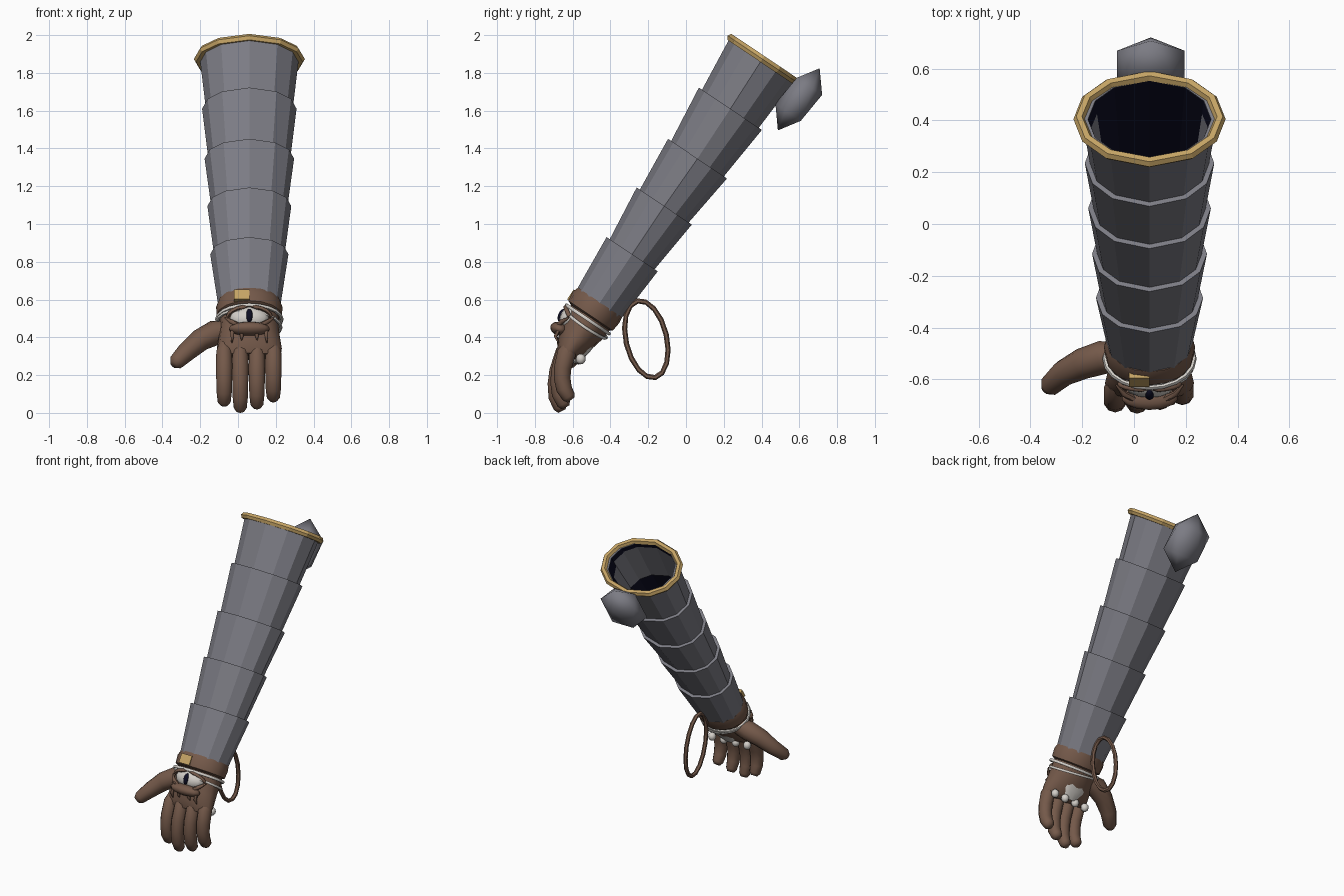
import bpy, bmesh, math
from mathutils import Vector, Matrix

if "Cube" in bpy.data.objects:
    bpy.data.objects.remove(bpy.data.objects["Cube"])

CX = 0.06                                  # centre line of the arm
AXIS = Vector((0, 0.558, 0.83)).normalized()


def material(name, rgb):
    m = bpy.data.materials.new(name)
    m.diffuse_color = (*rgb, 1)
    m.use_nodes = True
    m.node_tree.nodes["Principled BSDF"].inputs["Base Color"].default_value = m.diffuse_color
    return m


STEEL = material("steel grey", (0.2, 0.2, 0.23))
GOLD = material("gold", (0.56, 0.37, 0.13))
LEATHER = material("brown leather", (0.175, 0.1, 0.068))
BONE = material("bone white", (0.66, 0.63, 0.59))
NAVY = material("dark navy", (0.004, 0.004, 0.016))


def finish(bm, name, mat, smooth=None):
    bmesh.ops.recalc_face_normals(bm, faces=bm.faces)
    me = bpy.data.meshes.new(name)
    bm.to_mesh(me)
    bm.free()
    ob = bpy.data.objects.new(name, me)
    bpy.context.collection.objects.link(ob)
    me.materials.append(mat)
    if smooth:
        bpy.ops.object.select_all(action='DESELECT')
        ob.select_set(True)
        bpy.context.view_layer.objects.active = ob
        bpy.ops.object.shade_smooth_by_angle(angle=math.radians(smooth))
    return ob


SLEEVE_ANGLES = [math.radians(q + s) for q in (0, 90, 180, 270)
                 for s in ((0, 35, 62) if q % 180 == 0 else (0, 28, 55))]


def loft(name, rings, mat, axis=None, angles=None, sides=12, loop=False,
         caps=True, smooth=None):
    """Skin ellipses given as (x, y, z, side radius, front radius)."""
    angles = angles or [math.tau * i / sides for i in range(sides)]
    pts = [Vector(r[:3]) for r in rings]
    bm = bmesh.new()
    loops = []
    for i, r in enumerate(rings):
        t = axis or (pts[min(i + 1, len(pts) - 1)] - pts[max(i - 1, 0)]).normalized()
        side = (Vector((1, 0, 0)) - t * t.x).normalized()
        front = t.cross(side)
        loops.append([bm.verts.new(pts[i] + side * r[3] * math.sin(a) + front * r[4] * math.cos(a))
                      for a in angles])
    n = len(angles)
    pairs = list(zip(loops, loops[1:])) + ([(loops[-1], loops[0])] if loop else [])
    for a, b in pairs:
        for k in range(n):
            bm.faces.new((a[k], a[(k + 1) % n], b[(k + 1) % n], b[k]))
    if caps and not loop:
        bm.faces.new(loops[0])
        bm.faces.new(loops[-1])
    return finish(bm, name, mat, smooth)


def hoop(name, centre, u, v, ru, rv, tube, mat, angles, sides=6, smooth=None):
    """Elliptical ring in the plane of u and v."""
    bm = bmesh.new()
    u, v = Vector(u).normalized(), Vector(v).normalized()
    w = u.cross(v)
    loops = []
    for a in angles:
        out = (u * math.sin(a) + v * math.cos(a))
        c = Vector(centre) + u * ru * math.sin(a) + v * rv * math.cos(a)
        loops.append([bm.verts.new(c + out * tube * math.cos(b) + w * tube * math.sin(b))
                      for b in (math.tau * j / sides for j in range(sides))])
    for i, a in enumerate(loops):
        b = loops[(i + 1) % len(loops)]
        for k in range(sides):
            bm.faces.new((a[k], a[(k + 1) % sides], b[(k + 1) % sides], b[k]))
    return finish(bm, name, mat, smooth)


def ball(name, centre, scale, mat, tilt=0, seg=14):
    bm = bmesh.new()
    bmesh.ops.create_uvsphere(bm, u_segments=seg, v_segments=seg // 2 + 1, radius=1)
    bm.transform(Matrix.Translation(centre) @ Matrix.Rotation(tilt, 4, 'X')
                 @ Matrix.Diagonal((*scale, 1)))
    return finish(bm, name, mat, 60)


def circle(n):
    return [math.tau * i / n for i in range(n)]


# Overlapping sleeve bands: (y, z, side radius, front radius) of each top edge
edges = [(0.405, 1.875, 0.262, 0.205), (0.235, 1.61, 0.25, 0.201),
         (0.061, 1.346, 0.237, 0.188), (-0.115, 1.095, 0.222, 0.176),
         (-0.285, 0.84, 0.207, 0.163), (-0.465, 0.57, 0.165, 0.14)]
for i in range(5):
    y, z, a, b = edges[i]
    y2, z2, a2, b2 = edges[i + 1]
    inset = 0.02 if i < 4 else 0
    a2, b2 = a2 - inset, b2 - inset
    wall = 0.024
    loft(f"sleeve_band_{i + 1}",
         [(CX, y2, z2, a2, b2), (CX, y, z, a, b),
          (CX, y, z, a - wall, b - wall), (CX, y2, z2, a2 - wall, b2 - wall)],
         STEEL, AXIS, SLEEVE_ANGLES, loop=True)

# Dark lining with a closed lower end
loft("sleeve_lining", [(CX, 0.404, 1.873, 0.237, 0.18), (CX, 0.1, 1.42, 0.19, 0.145),
                       (CX, -0.42, 0.64, 0.135, 0.11), (CX, -0.43, 0.625, 0.02, 0.02)],
     NAVY, AXIS, SLEEVE_ANGLES, caps=False)

# Gold rim round the opening
ACROSS = AXIS.cross(Vector((1, 0, 0)))
hoop("sleeve_rim", (CX, 0.405, 1.873), (1, 0, 0), ACROSS, 0.272, 0.2, 0.022, GOLD, SLEEVE_ANGLES)

# Faceted elbow guard
bm = bmesh.new()
bmesh.ops.create_icosphere(bm, subdivisions=1, radius=1)
outward = Vector((0, 0.83, -0.558)).normalized()
basis = Matrix((outward * 0.1, Vector((0.153, 0, 0)), AXIS * 0.198)).transposed().to_4x4()
bm.transform(Matrix.Translation((0.065, 0.597, 1.66)) @ basis)
finish(bm, "elbow_guard", STEEL, 100)

# Leather cuff, palm and knuckle block
loft("wrist_cuff", [(CX, -0.455, 0.585, 0.166, 0.14), (CX, -0.475, 0.56, 0.176, 0.148),
                    (CX, -0.505, 0.515, 0.172, 0.142), (CX, -0.51, 0.505, 0.15, 0.12)],
     LEATHER, AXIS, sides=16, smooth=40)
loft("palm", [(CX, -0.49, 0.53, 0.155, 0.125), (CX, -0.535, 0.46, 0.155, 0.118),
              (CX, -0.575, 0.4, 0.162, 0.1), (CX, -0.615, 0.34, 0.172, 0.078),
              (CX, -0.63, 0.3, 0.165, 0.05)], LEATHER, sides=16, smooth=60)

# Four curled fingers: (x, tip height, backward offset)
for i, (x, tip, dy) in enumerate([(-0.073, 0.035, 0.0), (0.012, 0.0, -0.005),
                                  (0.1, 0.02, 0.01), (0.187, 0.06, 0.03)]):
    h = 0.33 - tip
    path = [(0.35, 1.0, 0.03), (-0.635, 0.97, 0.043)]
    rings = [(x, -0.615 + dy * 0.3, 0.36, 0.03, 0.035), (x, -0.64 + dy * 0.3, 0.32, 0.044, 0.05)]
    for f, y, r in ((0.66, -0.675, 0.046), (0.46, -0.684, 0.044), (0.25, -0.68, 0.042),
                    (0.09, -0.66, 0.036), (0.03, -0.65, 0.022)):
        rings.append((x, y + dy * (1.4 - f), tip + h * f, r, r))
    loft(f"finger_{i + 1}", rings, LEATHER, sides=10, smooth=60)

# Thumb
loft("thumb", [(-0.04, -0.51, 0.44, 0.05, 0.05), (-0.12, -0.515, 0.425, 0.068, 0.064),
               (-0.2, -0.54, 0.385, 0.06, 0.06), (-0.27, -0.575, 0.325, 0.053, 0.05),
               (-0.325, -0.625, 0.27, 0.042, 0.042), (-0.34, -0.64, 0.255, 0.022, 0.022)],
     LEATHER, sides=10, smooth=60)

# Two bone bracelets
hoop("bracelet_upper", (CX, -0.52, 0.495), (1, 0, 0), ACROSS, 0.172, 0.136, 0.01, BONE,
     circle(20), smooth=60)
hoop("bracelet_lower", (CX, -0.53, 0.47), (1, -0.03, -0.1), ACROSS, 0.168, 0.13, 0.009, BONE,
     circle(20), smooth=60)

# Bone plate on the rear of the hand with a row of beads
loft("hand_plate", [(CX, -0.435, 0.44, 0.085, 0.014), (CX, -0.475, 0.4, 0.088, 0.02),
                    (CX, -0.525, 0.335, 0.075, 0.02), (CX, -0.565, 0.29, 0.04, 0.014)],
     BONE, sides=12, smooth=50)
for i, x in enumerate((-0.073, 0.012, 0.1, 0.187)):
    ball(f"knuckle_bead_{i + 1}", (x, -0.575 + i * 0.006, 0.285), (0.026, 0.026, 0.028), BONE, seg=10)

# Eye ornament: white, slit pupil, lids and small claws
ball("eye_white", (CX, -0.615, 0.5), (0.105, 0.055, 0.062), BONE, -0.4)
ball("eye_pupil", (CX, -0.655, 0.515), (0.019, 0.022, 0.038), NAVY, -0.4)
ball("lower_lid", (CX, -0.67, 0.445), (0.11, 0.05, 0.036), LEATHER, -0.3)
for s in (-1, 1):
    loft("lid_corner", [(CX + s * 0.06, -0.675, 0.465, 0.014, 0.014),
                        (CX + s * 0.1, -0.655, 0.485, 0.012, 0.012),
                        (CX + s * 0.13, -0.62, 0.505, 0.004, 0.004)], LEATHER, sides=6, smooth=60)
    for x, z in ((0.04, 0.385), (0.09, 0.37)):
        loft("lid_claw", [(CX + s * x, -0.675, 0.44, 0.012, 0.012),
                          (CX + s * x, -0.69, 0.405, 0.01, 0.01),
                          (CX + s * x * 1.03, -0.675, z, 0.003, 0.003)], LEATHER, sides=6, smooth=60)
loft("upper_lid", [(CX + 0.115 * math.sin(a), -0.64 + 0.025 * (1 - math.cos(a)),
                    0.505 + 0.058 * math.cos(a), 0.011, 0.011)
                   for a in (math.radians(d) for d in range(-85, 86, 17))],
     LEATHER, sides=6, smooth=60)

# Gold clasp on the cuff
bm = bmesh.new()
bmesh.ops.create_cube(bm, size=1)
bm.transform(Matrix.Translation((0.02, -0.598, 0.618)) @ Matrix.Rotation(-0.59, 4, 'X')
             @ Matrix.Diagonal((0.08, 0.034, 0.062, 1)))
finish(bm, "cuff_clasp", GOLD)

# Hanging oval leather loop behind the wrist
lean = math.radians(13)
hoop("hanging_loop", (0.07, -0.21, 0.39), (0, math.cos(lean), math.sin(lean)),
     (0, -math.sin(lean), math.cos(lean)), 0.108, 0.208, 0.014, LEATHER, circle(16), smooth=40)
